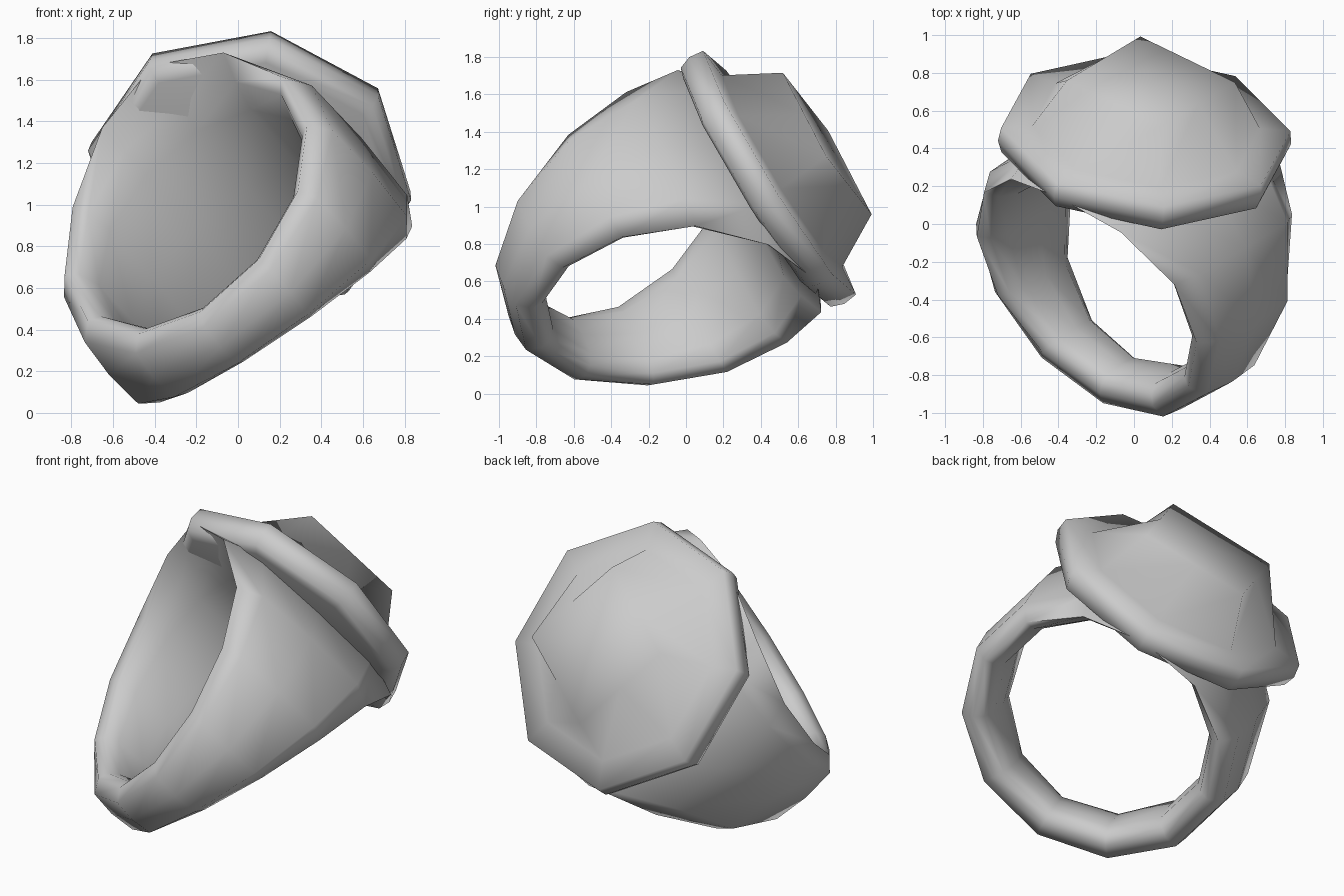
import bpy, bmesh
from math import sin, cos, pi, radians
from mathutils import Matrix, Vector

cube = bpy.data.objects.get("Cube")
if cube:
    bpy.data.objects.remove(cube, do_unlink=True)

grey = bpy.data.materials.new("plain grey")
grey.use_nodes = True
grey.diffuse_color = (0.6, 0.6, 0.6, 1)
grey.node_tree.nodes["Principled BSDF"].inputs["Base Color"].default_value = (0.6, 0.6, 0.6, 1)

# Ring frame: x along the finger hole, z from the hole centre to the bezel
up = Vector((0.09, 0.85, 0.52)).normalized()
axis = Vector((0.61, 0.34, -0.72))
axis = (axis - up * axis.dot(up)).normalized()
side = up.cross(axis)
frame = Matrix((axis, side, up)).transposed().to_4x4()
frame.translation = (-0.012, -0.205, 0.75)


def loft(name, loops, closed):
    """Skin a list of point loops; either join the last to the first or cap both ends."""
    bm = bmesh.new()
    rows = [[bm.verts.new(frame @ Vector(p)) for p in loop] for loop in loops]
    count = len(rows[0])
    for i in range(len(rows) - (0 if closed else 1)):
        a, b = rows[i], rows[(i + 1) % len(rows)]
        for j in range(count):
            k = (j + 1) % count
            bm.faces.new((a[j], a[k], b[k], b[j]))
    if not closed:
        bm.faces.new(rows[0])
        bmesh.ops.poke(bm, faces=[bm.faces.new(rows[-1])], offset=0.03)
    bmesh.ops.recalc_face_normals(bm, faces=bm.faces)
    mesh = bpy.data.meshes.new(name)
    bm.to_mesh(mesh)
    bm.free()
    mesh.materials.append(grey)
    obj = bpy.data.objects.new(name, mesh)
    bpy.context.collection.objects.link(obj)
    bpy.ops.object.select_all(action="DESELECT")
    obj.select_set(True)
    bpy.context.view_layer.objects.active = obj
    bpy.ops.object.shade_smooth_by_angle(angle=radians(100))


# Band: rounded section that widens from the bottom and flares out to the bezel
section = [(-0.64, 0.64), (0, 0.63), (0.64, 0.64), (0.9, 0.68), (1, 0.74),
           (0.75, 0.82), (0, 0.835), (-0.75, 0.82), (-1, 0.74), (-0.9, 0.68)]
band = []
for i in range(12):
    turn = 2 * pi * i / 12
    half = 0.39 + 0.22 * cos(turn)
    flare = 0.15 * max(0, cos(turn)) ** 4
    loop = []
    for t, r in section:
        x = t * half
        if abs(t) == 1:
            x += t * flare
        loop.append((x, r * sin(turn), r * cos(turn)))
    band.append(loop)
loft("band", band, True)


def eight_points(radius, height, even_scale=1):
    """Octagon, or a square when the even points are pulled in to the side middles."""
    points = []
    for i in range(8):
        r = radius * (1 if i % 2 else even_scale)
        points.append((r * cos(pi * i / 4), r * sin(pi * i / 4), height))
    return points


# Octagonal bezel rim rising into a stone with a square top
rim = [(0.7, 0.66), (0.76, 0.68), (0.785, 0.75), (0.775, 0.83), (0.61, 0.845)]
loops = [eight_points(r, z) for r, z in rim]
loops.append(eight_points(0.45, 1.13, cos(pi / 4)))
loft("bezel_and_stone", loops, False)
